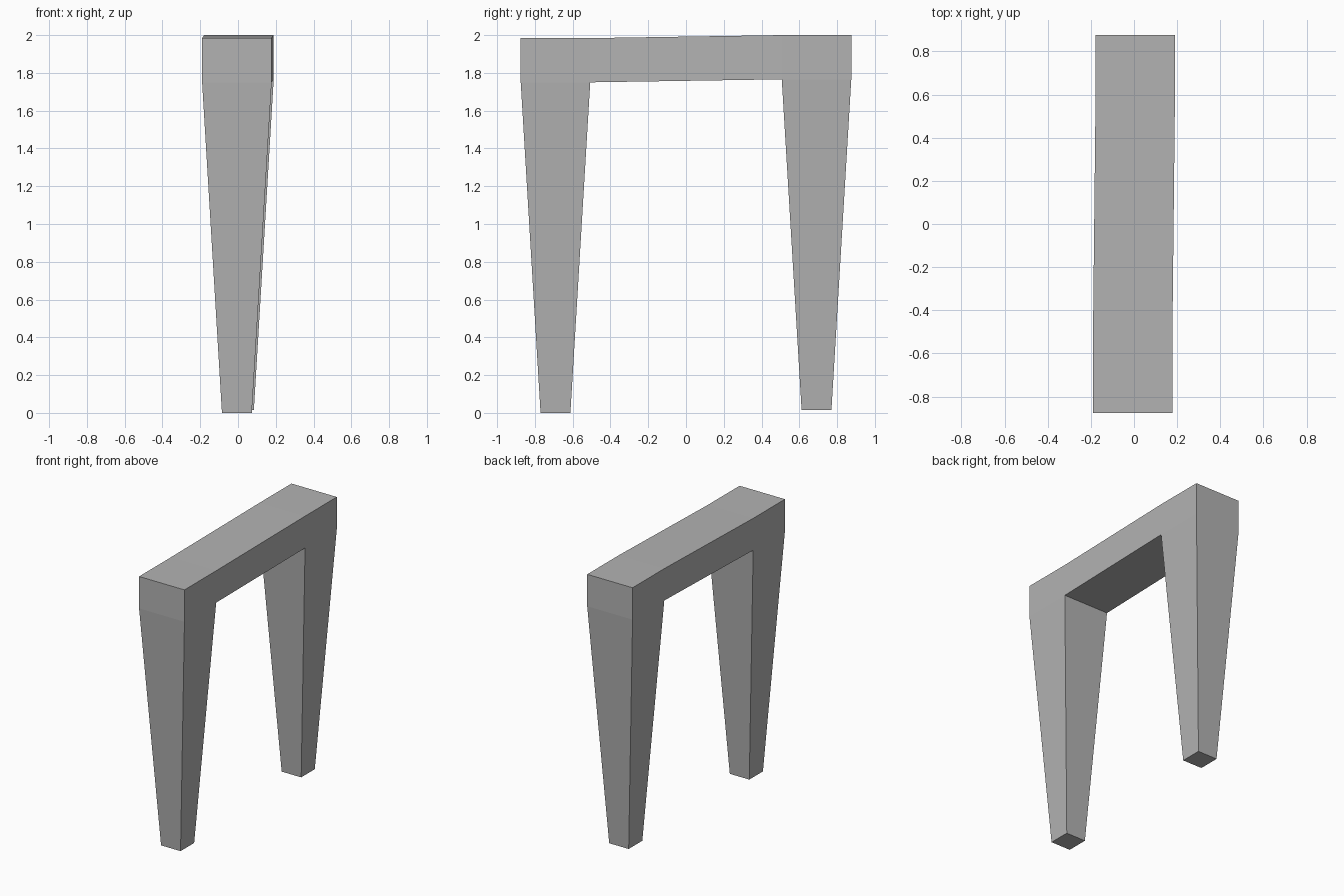
import bpy
import bmesh

if "Cube" in bpy.data.objects:
    bpy.data.objects.remove(bpy.data.objects["Cube"])

grey = bpy.data.materials.new("plain grey")
grey.diffuse_color = (0.45, 0.45, 0.45, 1)
grey.use_nodes = True
grey.node_tree.nodes["Principled BSDF"].inputs["Base Color"].default_value = grey.diffuse_color

bm = bmesh.new()


def ring(cx, cy, z, h, side):
    """Square ring; the first two points face the opposite leg."""
    pts = [(-h, -side * h), (h, -side * h), (h, side * h), (-h, side * h)]
    return [bm.verts.new((cx + x, cy + y, z)) for x, y in pts]


def leg(side, dx, dz):
    """Tapered leg with a square block on top, open towards the beam."""
    cy = side * 0.691
    rings = [ring(dx, cy, z + dz, h, side)
             for z, h in ((0, 0.079), (1.75, 0.184), (1.984, 0.184))]
    for n, (a, b) in enumerate(zip(rings, rings[1:])):
        for i in range(4):
            if n == 1 and i == 0:
                continue  # beam joins here
            j = (i + 1) % 4
            bm.faces.new((a[i], a[j], b[j], b[i]))
    bm.faces.new(rings[0])
    bm.faces.new(rings[-1])
    low, high = rings[1], rings[2]
    return [low[0], low[1], high[1], high[0]]


# Two legs, the back one shifted slightly right and up
front = leg(-1, -0.006, 0.0)
back = leg(1, 0.005, 0.016)

# Gently sloping beam between the legs
for i in range(4):
    j = (i + 1) % 4
    bm.faces.new((front[i], front[j], back[j], back[i]))

bmesh.ops.recalc_face_normals(bm, faces=bm.faces[:])
mesh = bpy.data.meshes.new("leg_frame")
bm.to_mesh(mesh)
bm.free()
mesh.materials.append(grey)
frame = bpy.data.objects.new("leg_frame", mesh)
bpy.context.collection.objects.link(frame)
